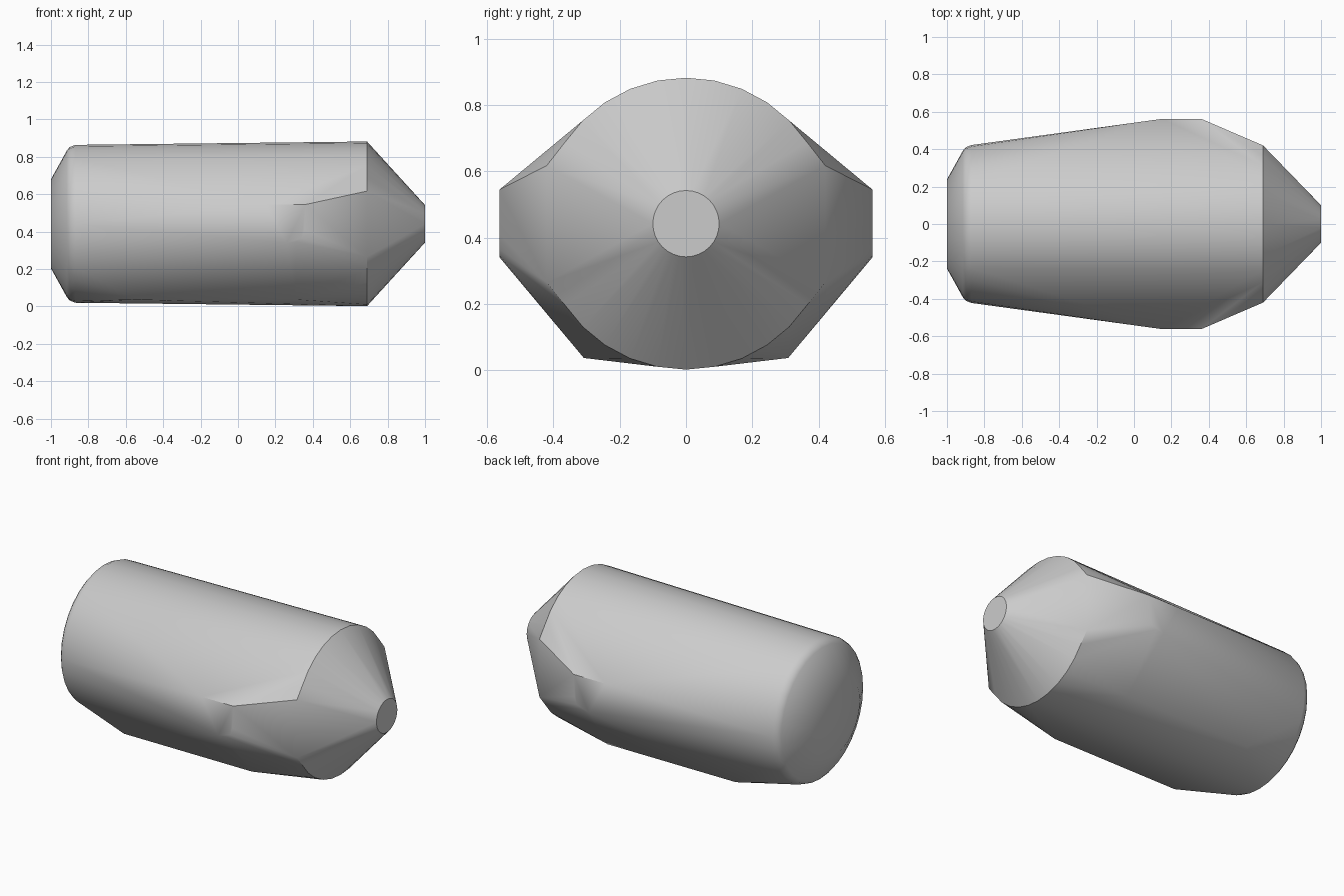
import bpy, bmesh, math

cube = bpy.data.objects.get("Cube")
if cube:
    bpy.data.objects.remove(cube, do_unlink=True)

AXIS_Z = 0.442

# Light grey shell material
grey = bpy.data.materials.new("light_grey")
grey.use_nodes = True
colour = (0.6, 0.6, 0.6, 1)
grey.diffuse_color = colour
grey.node_tree.nodes["Principled BSDF"].inputs["Base Color"].default_value = colour

bm = bmesh.new()


def ring(x, radius, sides=32, side_limit=1.0):
    """Round section across x, with its flanks cut flat at side_limit."""
    for i in range(sides):
        a = math.tau * i / sides
        y, z = radius * math.sin(a), radius * math.cos(a)
        if abs(y) < side_limit:
            bm.verts.new((x, y, AXIS_Z + z))


def pair(x, y, z):
    """Point mirrored to both flanks."""
    for side in (-1, 1):
        bm.verts.new((x, side * y, z))


# Rounded tail, from flat end to full body
for x, radius in ((-1, 0.238), (-0.915, 0.392), (-0.9, 0.41), (-0.87, 0.422)):
    ring(x, radius)

# Shoulder with flat flanks, then the blunt nose
ring(0.69, 0.44, 32, 0.41)
for z in (0.265, 0.617):
    pair(0.69, 0.42, z)
ring(1, 0.1)

# Side bulges
for x, z in ((0.15, 0.545), (0.36, 0.545), (0.355, 0.41), (0.34, 0.365), (0.31, 0.346), (0.26, 0.34)):
    pair(x, 0.562, z)

# Lower chines
for x in (-0.55, 0.31):
    pair(x, 0.308, 0.037)

# Skin the sections as one convex shell
hull = bmesh.ops.convex_hull(bm, input=bm.verts[:])
loose = [v for v in bm.verts if not v.link_faces]
bmesh.ops.delete(bm, geom=loose, context='VERTS')
bmesh.ops.dissolve_limit(bm, angle_limit=0.005, verts=bm.verts[:], edges=bm.edges[:])
bmesh.ops.recalc_face_normals(bm, faces=bm.faces[:])

mesh = bpy.data.meshes.new("pod_shell")
bm.to_mesh(mesh)
bm.free()
mesh.materials.append(grey)
shell = bpy.data.objects.new("pod_shell", mesh)
bpy.context.collection.objects.link(shell)

# Smooth the round areas, keep the rims crisp
bpy.context.view_layer.objects.active = shell
shell.select_set(True)
bpy.ops.object.shade_smooth_by_angle(angle=math.radians(35))
